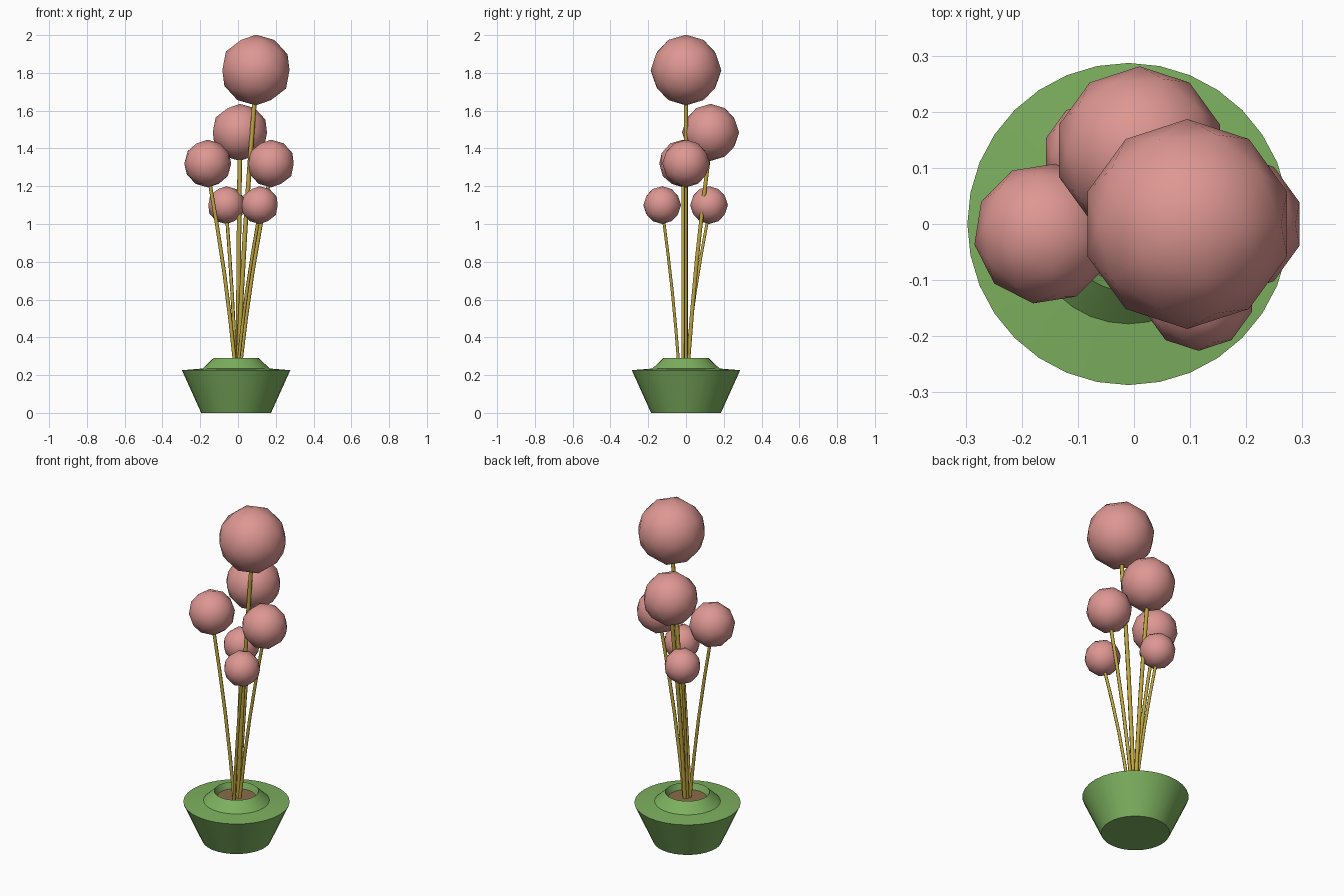
import bpy, bmesh, math
from mathutils import Matrix, Vector

if "Cube" in bpy.data.objects:
    bpy.data.objects.remove(bpy.data.objects["Cube"])


def material(name, rgb):
    m = bpy.data.materials.new(name)
    m.diffuse_color = (*rgb, 1)
    m.use_nodes = True
    m.node_tree.nodes["Principled BSDF"].inputs["Base Color"].default_value = m.diffuse_color
    return m


GREEN = material("pot_green", (0.205, 0.434, 0.114))
BROWN = material("soil_brown", (0.26, 0.15, 0.07))
YELLOW = material("stem_yellow", (0.52, 0.38, 0.05))
PINK = material("bloom_pink", (0.73, 0.31, 0.29))


def add_mesh(name, bm, mat, angle):
    bmesh.ops.recalc_face_normals(bm, faces=bm.faces)
    me = bpy.data.meshes.new(name)
    bm.to_mesh(me)
    bm.free()
    me.materials.append(mat)
    ob = bpy.data.objects.new(name, me)
    bpy.context.collection.objects.link(ob)
    bpy.ops.object.select_all(action='DESELECT')
    ob.select_set(True)
    bpy.context.view_layer.objects.active = ob
    bpy.ops.object.shade_smooth_by_angle(angle=math.radians(angle))
    return ob


def lathe(name, profile, mat, segments=32, x=-0.01):
    bm = bmesh.new()
    vs = [bm.verts.new((0, r, z)) for r, z in profile]
    edges = [bm.edges.new(p) for p in zip(vs, vs[1:])]
    bmesh.ops.spin(bm, geom=vs + edges, cent=(0, 0, 0), axis=(0, 0, 1),
                   angle=math.tau, steps=segments)
    bmesh.ops.remove_doubles(bm, verts=bm.verts, dist=1e-4)
    bmesh.ops.translate(bm, verts=bm.verts, vec=(x, 0, 0))
    return add_mesh(name, bm, mat, 30)


def bloom(name, centre, radius, turn):
    bm = bmesh.new()
    bmesh.ops.create_icosphere(
        bm, subdivisions=2, radius=radius,
        matrix=Matrix.Translation(centre) @ Matrix.Rotation(math.radians(turn), 4, 'Z'))
    return add_mesh(name, bm, PINK, 60)


def stem(name, base, end, radius, sides=6, rings=5):
    # gently bowed tube rising from the soil into its bloom
    bm = bmesh.new()
    base, end = Vector(base), Vector(end)
    loops = []
    for i in range(rings):
        t = i / (rings - 1)
        p = base.lerp(end, t)
        bow = 0.08 * math.sin(math.pi * t)
        p.x -= bow * (end.x - base.x)
        p.y -= bow * (end.y - base.y)
        loops.append([bm.verts.new((p.x + radius * math.cos(math.tau * k / sides),
                                    p.y + radius * math.sin(math.tau * k / sides), p.z))
                      for k in range(sides)])
    for a, b in zip(loops, loops[1:]):
        for k in range(sides):
            j = (k + 1) % sides
            bm.faces.new((a[k], a[j], b[j], b[k]))
    bm.faces.new(loops[0])
    bm.faces.new(loops[-1])
    return add_mesh(name, bm, YELLOW, 65)


# Pot with wide rim and raised collar, then soil
lathe("pot", [(0, 0), (0.185, 0), (0.287, 0.226), (0.178, 0.235),
              (0.12, 0.29), (0.103, 0.25)], GREEN)
lathe("soil", [(0, 0.255), (0.106, 0.255)], BROWN)

# Flowers: centre, radius, turn, stem foot (x, y), stem thickness
flowers = {
    "top":         ((0.095, 0, 1.815), 0.187, 0, (0.0, 0.0), 0.012),
    "upper_back":  ((0.01, 0.13, 1.485), 0.151, 0, (0.0, 0.01), 0.012),
    "left":        ((-0.16, -0.017, 1.32), 0.126, -9, (-0.015, -0.015), 0.01),
    "right":       ((0.175, 0, 1.32), 0.126, 0, (0.012, 0.0), 0.01),
    "small_front": ((0.115, -0.126, 1.1), 0.1, 0, (0.0, -0.038), 0.009),
    "small_back":  ((-0.062, 0.122, 1.1), 0.1, 0, (-0.012, 0.0), 0.009),
}
for name, (c, r, turn, foot, thick) in flowers.items():
    bloom(name + "_bloom", c, r, turn)
    stem(name + "_stem", (*foot, 0.25), (c[0] * 0.95, c[1] * 0.95, c[2] - r * 0.7), thick)
